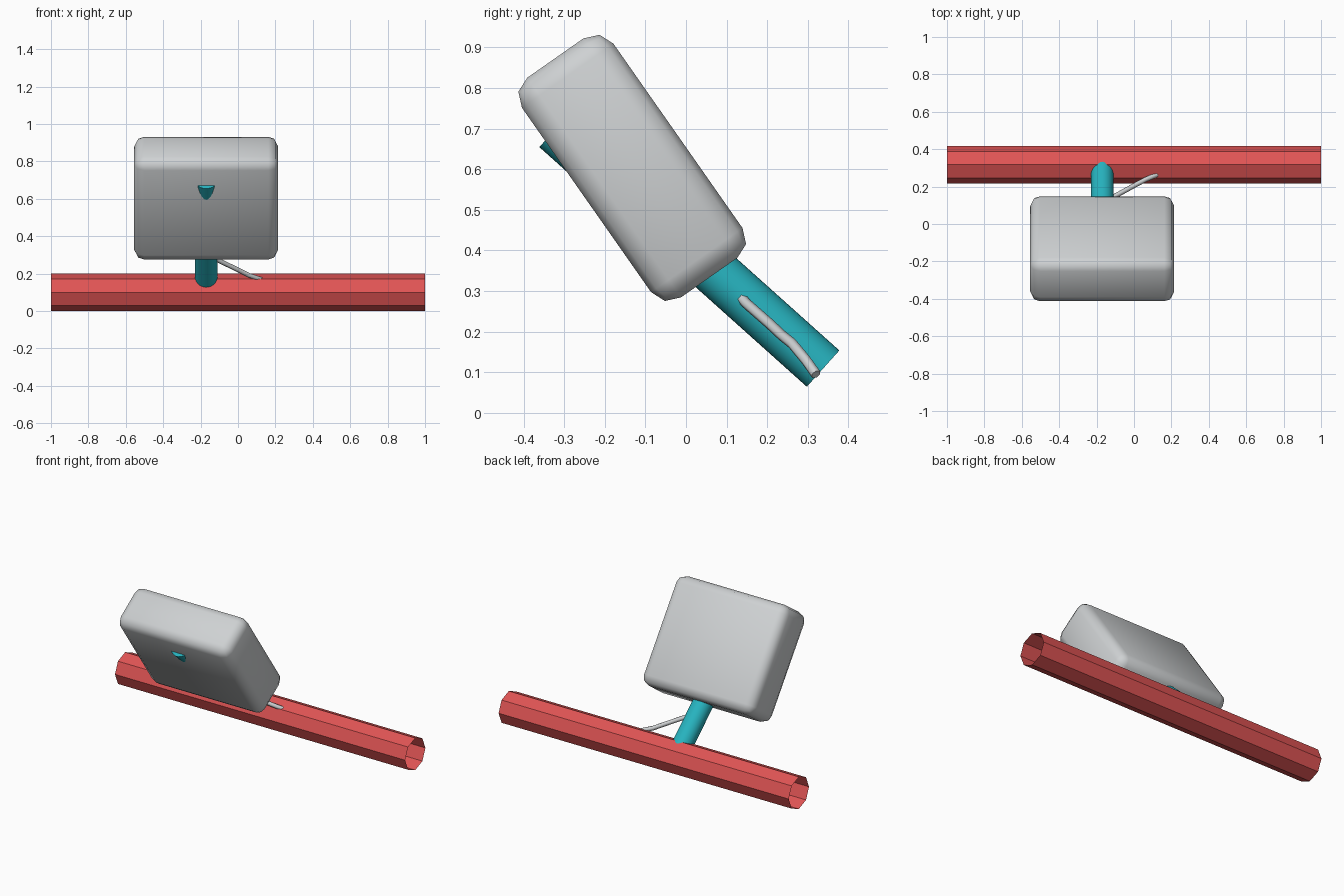
import bpy
import math
from mathutils import Vector

if "Cube" in bpy.data.objects:
    bpy.data.objects.remove(bpy.data.objects["Cube"])


def material(name, rgb):
    m = bpy.data.materials.new(name)
    m.use_nodes = True
    m.diffuse_color = (*rgb, 1)
    m.node_tree.nodes["Principled BSDF"].inputs["Base Color"].default_value = (*rgb, 1)
    return m


grey = material("light grey", (0.62, 0.64, 0.65))
red = material("red", (0.75, 0.09, 0.09))
teal = material("teal", (0.02, 0.45, 0.52))


def finish(name, mat, smooth_angle=None):
    ob = bpy.context.object
    ob.name = name
    ob.data.materials.append(mat)
    if smooth_angle:
        bpy.ops.object.shade_smooth_by_angle(angle=math.radians(smooth_angle))
    return ob


def tube(name, start, end, radius, sides, mat, fill, smooth_angle=None):
    a, b = Vector(start), Vector(end)
    bpy.ops.mesh.primitive_cylinder_add(
        vertices=sides, radius=radius, depth=(b - a).length, end_fill_type=fill,
        location=(a + b) / 2, rotation=(b - a).to_track_quat('Z', 'Y').to_euler())
    return finish(name, mat, smooth_angle)


CX = -0.17  # centre line of hammer head and post

# Open eight-sided rail lying along x
tube("rail", (-1, 0.317, 0.1), (1, 0.317, 0.1), 0.1, 8, red, 'NOTHING')

# Round post running from the rail through the block
tube("post", (CX, 0.3375, 0.109), (CX, -0.321, 0.699), 0.06, 32, teal, 'NGON', 40)

# Tilted block with rounded edges
tilt = math.radians(35)
u, v = 0.2375, 0.57  # block centre along its thickness and height axes
centre = (CX, u * math.cos(tilt) - v * math.sin(tilt),
          u * math.sin(tilt) + v * math.cos(tilt))
bpy.ops.mesh.primitive_cube_add(size=1, location=centre, rotation=(tilt, 0, 0))
block = bpy.context.object
block.scale = (0.77, 0.275, 0.66)
bpy.ops.object.transform_apply(location=False, rotation=False, scale=True)
bevel = block.modifiers.new("rounded edges", 'BEVEL')
bevel.width = 0.053
bevel.segments = 2
bpy.ops.object.modifier_apply(modifier=bevel.name)
finish("block", grey, 60)

# Thin cable from the post down into the rail
path = [(-0.14, 0.125, 0.295), (-0.10, 0.15, 0.268), (0.0, 0.205, 0.22),
        (0.06, 0.237, 0.19), (0.12, 0.262, 0.17), (0.17, 0.295, 0.13),
        (0.20, 0.32, 0.095)]
curve = bpy.data.curves.new("cable", 'CURVE')
curve.dimensions = '3D'
curve.bevel_depth = 0.013
curve.bevel_resolution = 1
curve.use_fill_caps = True
spline = curve.splines.new('POLY')
spline.points.add(len(path) - 1)
for point, co in zip(spline.points, path):
    point.co = (*co, 1)
cable = bpy.data.objects.new("cable", curve)
bpy.context.collection.objects.link(cable)
curve.materials.append(grey)
